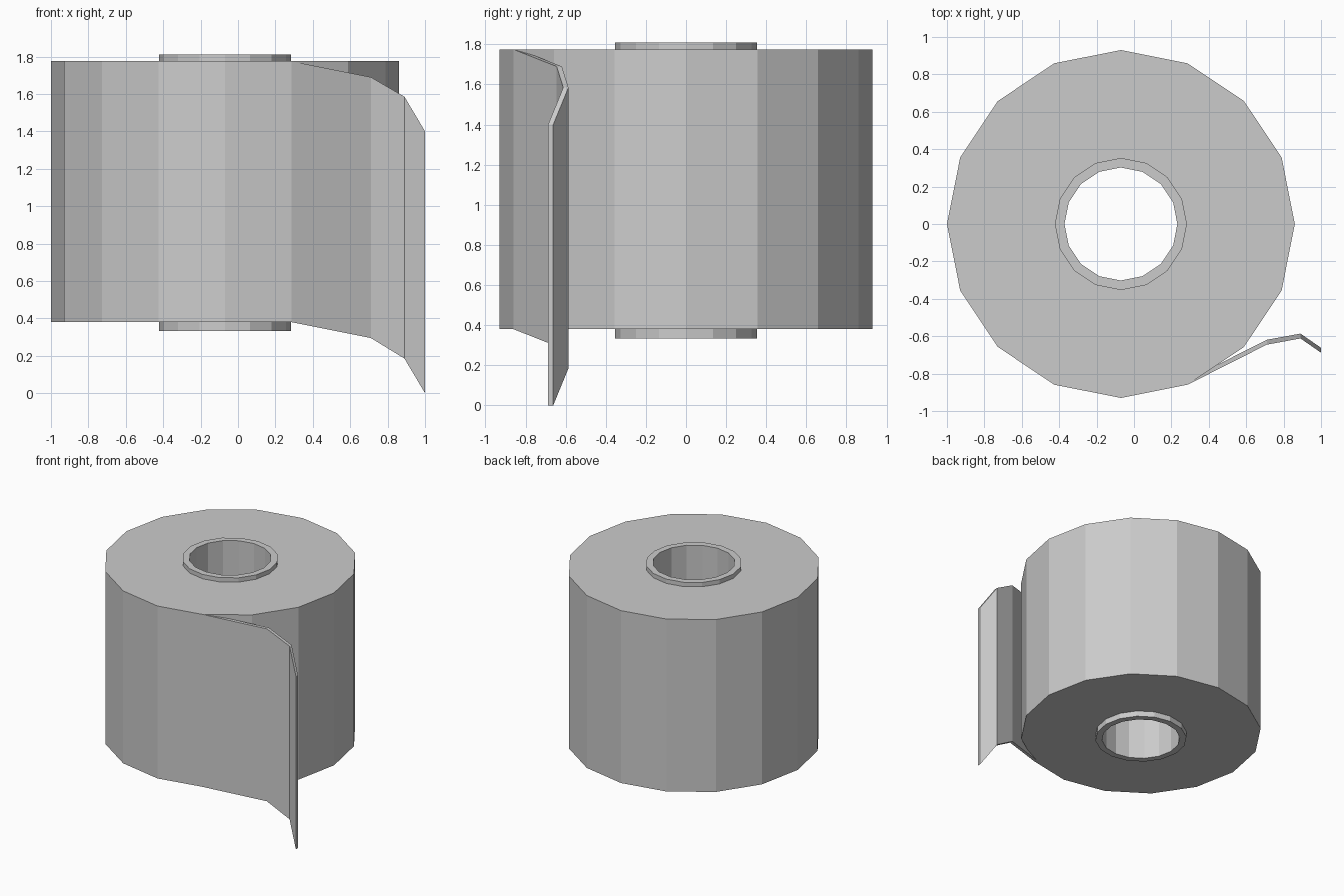
import bpy
from math import cos, sin, tau

cube = bpy.data.objects.get("Cube")
if cube:
    bpy.data.objects.remove(cube, do_unlink=True)

SIDES = 16
CENTRE_X = -0.07

paper = bpy.data.materials.new("paper_grey")
paper.use_nodes = True
colour = (0.6, 0.6, 0.6, 1)
paper.diffuse_color = colour
paper.node_tree.nodes["Principled BSDF"].inputs["Base Color"].default_value = colour


def add_part(name, verts, faces):
    mesh = bpy.data.meshes.new(name)
    mesh.from_pydata(verts, [], faces)
    mesh.materials.append(paper)
    obj = bpy.data.objects.new(name, mesh)
    bpy.context.collection.objects.link(obj)


def sweep_faces(rings, size, closed):
    """Quads joining consecutive cross-section rings of four corners."""
    count = rings if closed else rings - 1
    faces = []
    for i in range(count):
        a, b = i * size, (i + 1) % rings * size
        for k in range(size):
            n = (k + 1) % size
            faces.append((a + k, b + k, b + n, a + n))
    return faces


def add_tube(name, inner, outer, bottom, top):
    section = [(outer, bottom), (outer, top), (inner, top), (inner, bottom)]
    verts = [(CENTRE_X + r * cos(tau * i / SIDES), r * sin(tau * i / SIDES), z)
             for i in range(SIDES) for r, z in section]
    add_part(name, verts, sweep_faces(SIDES, 4, True))


# Wound paper and the card core that sticks out at both ends
add_tube("paper_roll", 0.345, 0.93, 0.38, 1.775)
add_tube("core_tube", 0.302, 0.353, 0.333, 1.81)

# Loose sheet: x, outer y, bottom z, top z at each bend
bends = [(0.285, -0.86, 0.38, 1.775), (0.71, -0.645, 0.295, 1.69),
         (0.89, -0.612, 0.185, 1.585), (1.0, -0.688, 0.0, 1.4)]
THICK = 0.026
verts = []
for x, y, low, high in bends:
    verts += [(x, y, low), (x, y, high), (x, y + THICK, high), (x, y + THICK, low)]
faces = sweep_faces(len(bends), 4, False)
last = len(verts)
faces += [(0, 1, 2, 3), (last - 1, last - 2, last - 3, last - 4)]
add_part("loose_sheet", verts, faces)
